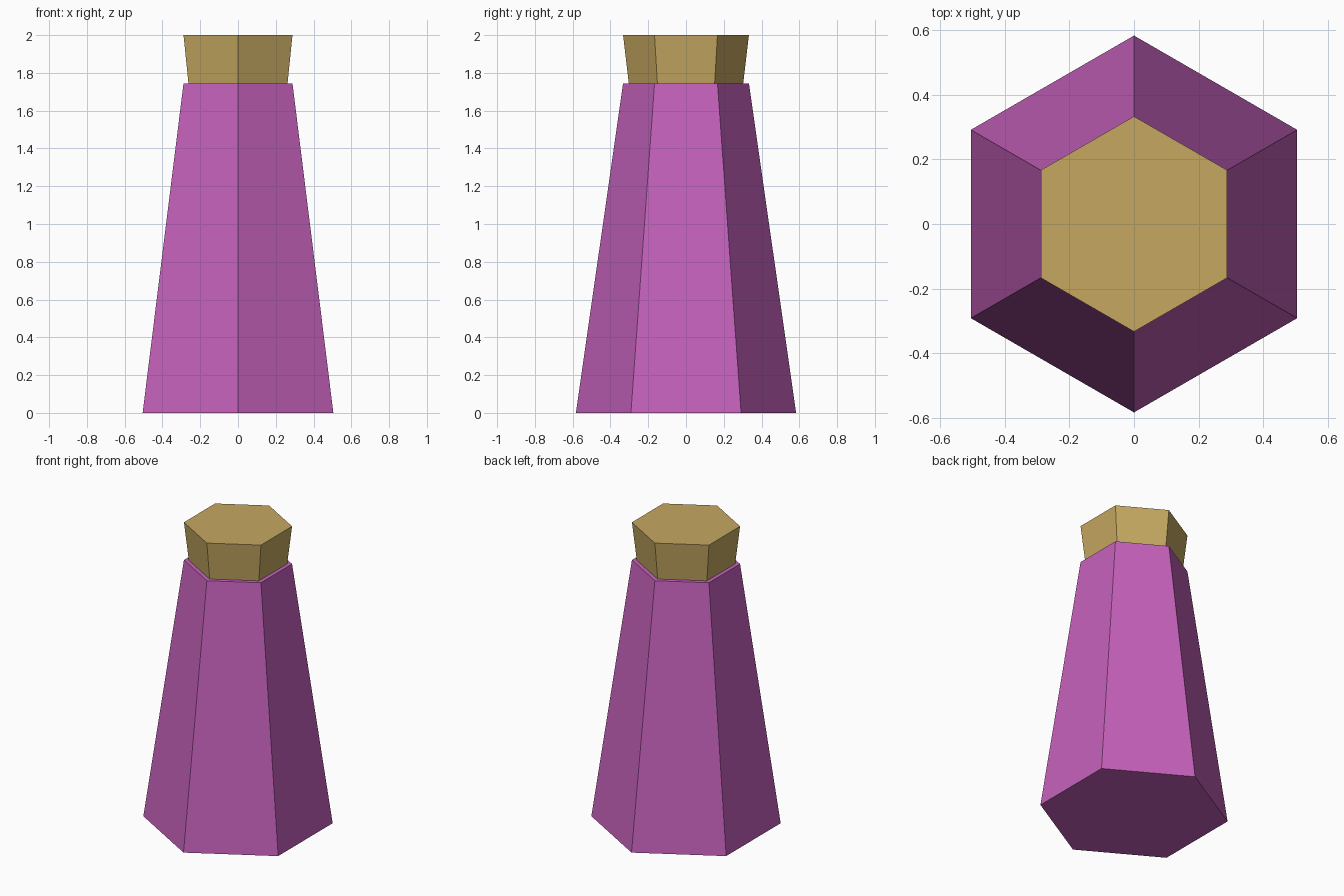
import bpy
from math import radians

if "Cube" in bpy.data.objects:
    bpy.data.objects.remove(bpy.data.objects["Cube"])


def material(name, color):
    mat = bpy.data.materials.new(name)
    mat.diffuse_color = (*color, 1)
    mat.use_nodes = True
    mat.node_tree.nodes["Principled BSDF"].inputs["Base Color"].default_value = mat.diffuse_color
    return mat


def hex_frustum(name, z0, z1, r0, r1, mat):
    bpy.ops.mesh.primitive_cone_add(vertices=6, radius1=r0, radius2=r1,
                                    depth=z1 - z0, location=(0, 0, (z0 + z1) / 2))
    obj = bpy.context.object
    obj.name = name
    # Keep corners on the y axis, flat sides facing +x and -x
    corner = max(obj.data.vertices, key=lambda v: v.co.y)
    if abs(corner.co.x) > 0.01:
        obj.rotation_euler.z = radians(30)
    obj.data.materials.append(mat)
    return obj


purple = material("purple", (0.56, 0.12, 0.50))
gold = material("gold", (0.56, 0.39, 0.12))

# Tapered six-sided body
hex_frustum("body", 0, 1.745, 0.583, 0.333, purple)

# Cap, flaring slightly towards the top
hex_frustum("cap", 1.745, 2.0, 0.303, 0.333, gold)
